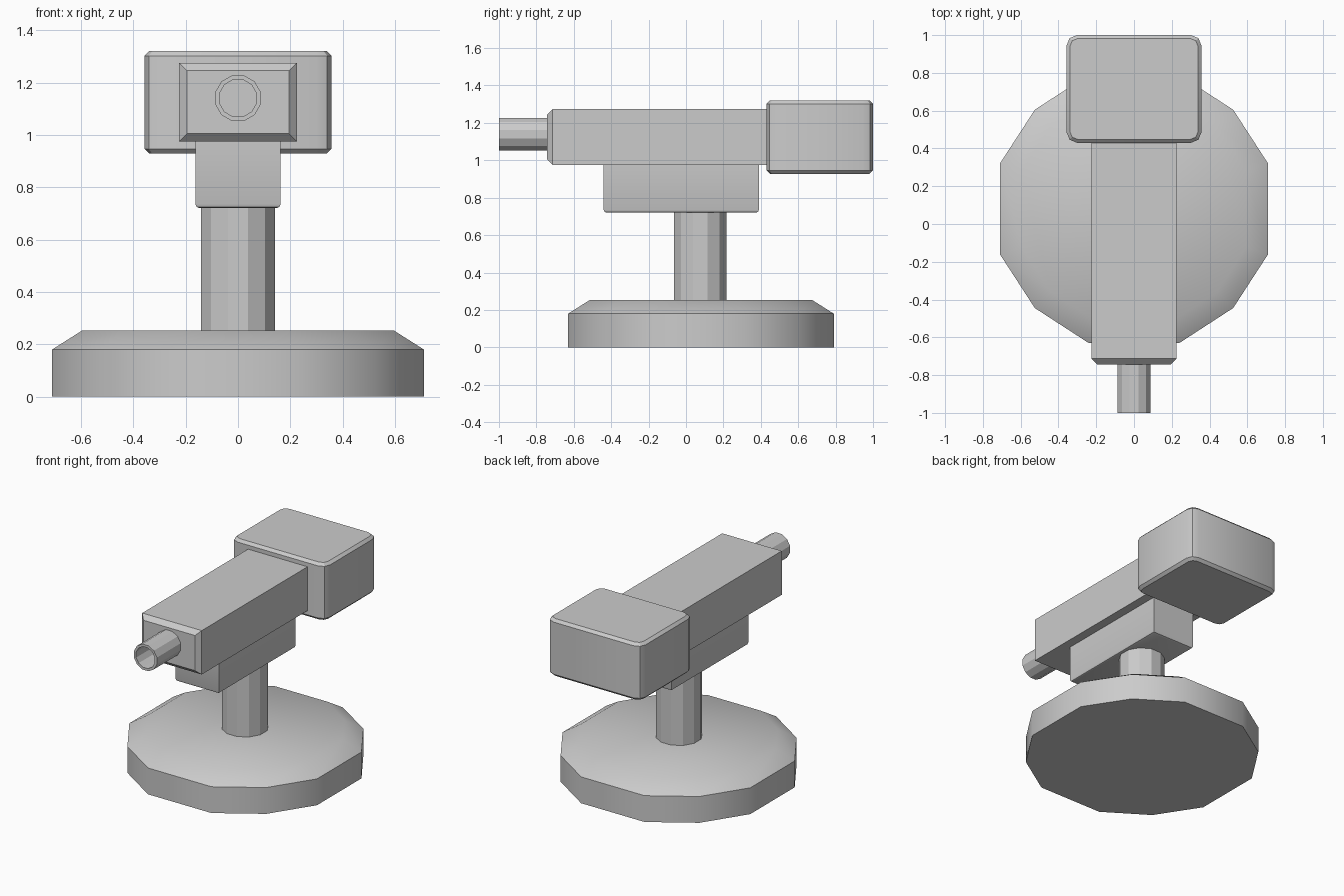
import bpy, bmesh, math

if "Cube" in bpy.data.objects:
    bpy.data.objects.remove(bpy.data.objects["Cube"])


def finish(bm, name, angle=30):
    bmesh.ops.recalc_face_normals(bm, faces=bm.faces[:])
    me = bpy.data.meshes.new(name)
    bm.to_mesh(me)
    bm.free()
    ob = bpy.data.objects.new(name, me)
    bpy.context.collection.objects.link(ob)
    bpy.ops.object.select_all(action='DESELECT')
    ob.select_set(True)
    bpy.context.view_layer.objects.active = ob
    if angle:
        bpy.ops.object.shade_smooth_by_angle(angle=math.radians(angle))
    return ob


def box(x, y0, y1, z0, z1):
    bm = bmesh.new()
    bmesh.ops.create_cube(bm, size=1)
    for v in bm.verts:
        v.co = (v.co.x * 2 * x, y0 + (v.co.y + .5) * (y1 - y0), z0 + (v.co.z + .5) * (z1 - z0))
    return bm


def bevel(bm, test, width, segments=1):
    edges = [e for e in bm.edges if test(*[v.co for v in e.verts])]
    bmesh.ops.bevel(bm, geom=edges, offset=width, offset_type='OFFSET', segments=segments,
                    profile=.5, affect='EDGES')


def loft(rings, caps=True):
    bm = bmesh.new()
    loops = [[bm.verts.new(p) for p in r] for r in rings]
    n = len(loops[0])
    for a, b in zip(loops, loops[1:]):
        for i in range(n):
            bm.faces.new((a[i], a[(i + 1) % n], b[(i + 1) % n], b[i]))
    if caps:
        bm.faces.new(loops[0])
        bm.faces.new(loops[-1])
    return bm


def at(axis, value):
    return lambda a, b: abs(a[axis] - value) < 1e-4 and abs(b[axis] - value) < 1e-4


# Twelve-sided base with a sloped rim
quarter = [(.71, .24), (.525, .525), (.24, .71)]
outline = (quarter + [(-x, y) for x, y in quarter[::-1]]
           + [(-x, -y) for x, y in quarter] + [(x, -y) for x, y in quarter[::-1]])
bm = loft([[(x * s, .08 + y * s, z) for x, y in outline]
           for s, z in ((1, 0), (1, .18), (.838, .253))])
finish(bm, "base", 36)

# Column
ring = [(math.cos(math.radians(15 + 30 * i)), math.sin(math.radians(15 + 30 * i))) for i in range(12)]
bm = loft([[(.146 * x, .076 + .146 * y, z) for x, y in ring] for z in (.24, .74)])
finish(bm, "column", 0)

# Cradle under the body, bottom edges softened
bm = box(.163, -.44, .39, .72, .985)
bevel(bm, at(2, .72), .016, 2)
finish(bm, "cradle")

# Long body with chamfered front
bm = box(.225, -.743, .46, .975, 1.275)
bevel(bm, at(1, -.743), .03)
finish(bm, "body", 0)

# Rear housing: rounded corners, then softened top and bottom rims
bm = box(.357, .43, 1.0, .928, 1.32)
bevel(bm, lambda a, b: abs(a.z - b.z) > .1, .055, 2)
bevel(bm, lambda a, b: at(2, .928)(a, b) or at(2, 1.32)(a, b), .018)
finish(bm, "rear_housing")

# Hollow nozzle
bm = loft([[(r * x, y, 1.14 + r * z) for x, z in ring]
           for r, y in ((.09, -.735), (.09, -1.0), (.073, -1.0), (.073, -.745))])
finish(bm, "nozzle", 0)
